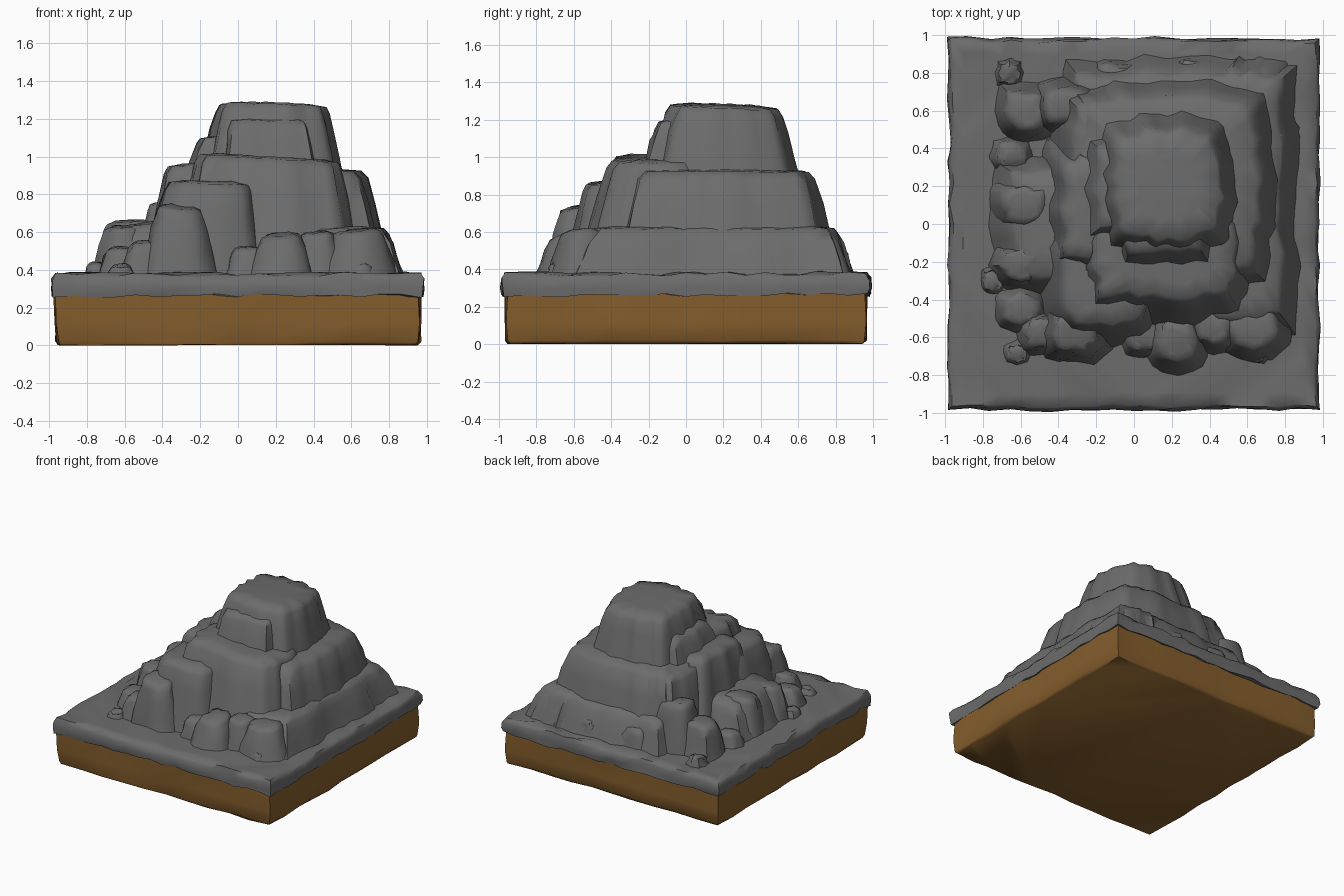
import bpy, bmesh, math, random

if "Cube" in bpy.data.objects:
    bpy.data.objects.remove(bpy.data.objects["Cube"])

random.seed(11)


def material(name, rgb):
    m = bpy.data.materials.new(name)
    m.diffuse_color = (*rgb, 1)
    m.use_nodes = True
    m.node_tree.nodes["Principled BSDF"].inputs["Base Color"].default_value = m.diffuse_color
    return m


GREY = material("grey rock", (0.15, 0.15, 0.15))
BROWN = material("brown earth", (0.235, 0.112, 0.026))


def outline(n, rnd):
    """Unit square outline, blended towards a circle by rnd."""
    pts = []
    for i in range(n):
        t = 8 * i / n
        s, u = int(t // 2), t % 2 - 1
        x, y = [(u, -1), (1, u), (-u, 1), (-1, -u)][s]
        d = math.hypot(x, y)
        pts.append((x * (1 - rnd) + x / d * rnd, y * (1 - rnd) + y / d * rnd))
    return pts


def loft(name, mat, rings, n, rnd, groove=0.0, jit=0.0, zjit=0.0, tilt=(0, 0), angle=50):
    """Stack of box-shaped rings (x0, x1, y0, y1, z) with vertical grooves and jitter."""
    bm = bmesh.new()
    base = outline(n, rnd)
    grooves = [random.uniform(-groove, groove) for _ in range(n)]
    zlo, zhi = rings[0][4], rings[-1][4]
    prev = None
    for x0, x1, y0, y1, z in rings:
        cx, cy, hx, hy = (x0 + x1) / 2, (y0 + y1) / 2, (x1 - x0) / 2, (y1 - y0) / 2
        f = (z - zlo) / (zhi - zlo)
        ring = []
        for (u, v), g in zip(base, grooves):
            d = math.hypot(u, v)
            o = g + random.uniform(-jit, jit)
            x, y = cx + u * hx + u / d * o, cy + v * hy + v / d * o
            dz = f * (tilt[0] * (x - cx) + tilt[1] * (y - cy)) + random.uniform(-zjit, zjit)
            ring.append(bm.verts.new((x, y, z + dz)))
        if prev:
            for i in range(n):
                j = (i + 1) % n
                bm.faces.new((prev[i], prev[j], ring[j], ring[i]))
        else:
            bm.faces.new(ring[::-1])
        prev = ring
    bm.faces.new(prev)
    bmesh.ops.triangulate(bm, faces=[f for f in bm.faces if len(f.verts) > 4])
    me = bpy.data.meshes.new(name)
    bm.to_mesh(me)
    bm.free()
    me.materials.append(mat)
    ob = bpy.data.objects.new(name, me)
    bpy.context.collection.objects.link(ob)
    bpy.ops.object.select_all(action='DESELECT')
    ob.select_set(True)
    bpy.context.view_layer.objects.active = ob
    bpy.ops.object.shade_smooth_by_angle(angle=math.radians(angle))
    return ob


def rock(name, bottom, top, z0, z1, n=28, rnd=0.4, groove=0.015, tilt=(0, 0)):
    """Tapered rock: bottom and top rectangles, softened upper rim."""
    def mix(f, z, inset=0):
        a, b, c, d = [p + (q - p) * f for p, q in zip(bottom, top)]
        return (a + inset, b - inset, c + inset, d - inset, z)
    h = z1 - z0
    w = min(top[1] - top[0], top[3] - top[2])
    rings = [mix(0, z0), mix(.33, z0 + h * .33), mix(.66, z0 + h * .68),
             mix(.92, z1 - min(.05, h * .14)), mix(1, z1 - .012, w * .03), mix(1, z1, w * .2)]
    return loft(name, GREY, rings, n, rnd, groove, .007, .004, tilt, 62)


def sq(r, z):
    return (-r, r, -r, r, z)


# Earth base and rock slab with a ragged lower edge
loft("earth_base", BROWN, [sq(.945, .003), sq(.958, .02), sq(.96, .12), sq(.962, .28)],
     40, 0, .008, .011, .003, angle=60)
loft("rock_slab", GREY, [sq(.95, .268), sq(.977, .263), sq(.982, .30), sq(.978, .35), sq(.962, .376), sq(.90, .38)],
     72, 0, .008, .01, .011, angle=60)

# Main stepped mountain
rock("peak", (-.21, .56, -.21, .60), (-.11, .47, -.09, .49), .85, 1.28, 40, .5, .022, (-.03, -.04))
rock("peak_left_shoulder", (-.29, .2, -.12, .5), (-.20, .15, -.05, .43), .85, 1.11, 24, .5, .02)
rock("peak_front_shoulder", (-.08, .44, -.26, .2), (-.04, .38, -.16, .2), .85, 1.2, 24, .4, .02)
rock("upper_tier", (-.43, .82, -.42, .82), (-.29, .665, -.28, .675), .36, .935, 52, .3, .02)
rock("upper_tier_front", (-.33, .66, -.58, .2), (-.20, .54, -.39, .1), .36, 1.0, 40, .35, .024, (-.06, 0))
rock("upper_tier_left", (-.50, .1, -.28, .50), (-.37, .0, -.18, .36), .36, .96, 32, .4, .022)
rock("upper_tier_corner", (-.46, .2, .2, .78), (-.33, .2, .2, .64), .36, .91, 28, .4, .02)
rock("front_left_buttress", (-.50, .15, -.64, .1), (-.37, .08, -.53, 0), .36, .87, 28, .4, .022, (-.03, 0))
rock("lower_tier_right", (.3, .875, -.64, .88), (.3, .775, -.5, .79), .36, .63, 44, .22, .02)
rock("lower_tier_back", (-.40, .86, .2, .89), (-.32, .77, .2, .79), .36, .62, 44, .25, .022)
rock("lower_tier_left", (-.77, .0, -.38, .36), (-.65, .0, -.28, .28), .36, .67, 32, .35, .022, (.12, 0))

# Boulders along the left, front and back: x, y, half width, half depth, top height
boulders = [
    (-.31, -.58, .21, .17, .735), (-.60, -.22, .17, .13, .63), (-.58, .10, .20, .16, .66),
    (-.57, .60, .17, .17, .63), (-.60, -.45, .15, .13, .52), (-.62, -.68, .08, .07, .43),
    (.23, -.62, .18, .18, .59), (.63, -.56, .21, .17, .61), (.05, -.60, .13, .12, .52),
    (.42, -.55, .15, .14, .60), (-.50, -.58, .13, .12, .55), (.66, -.68, .07, .07, .44),
    (-.66, .80, .08, .08, .45), (-.35, .62, .20, .16, .75), (-.65, .36, .12, .10, .48),
    (.30, .81, .10, .08, .50), (-.10, .78, .14, .10, .52), (-.75, -.30, .07, .08, .44),
]
for i, (x, y, w, d, z) in enumerate(boulders):
    s = .6
    rock(f"boulder_{i + 1}", (x - w, x + w, y - d, y + d),
         (x - w * s, x + w * s, y - d * s, y + d * s), .36, z, 16, .75, w * .07,
         (random.uniform(-.1, .1), random.uniform(0, .2)))
